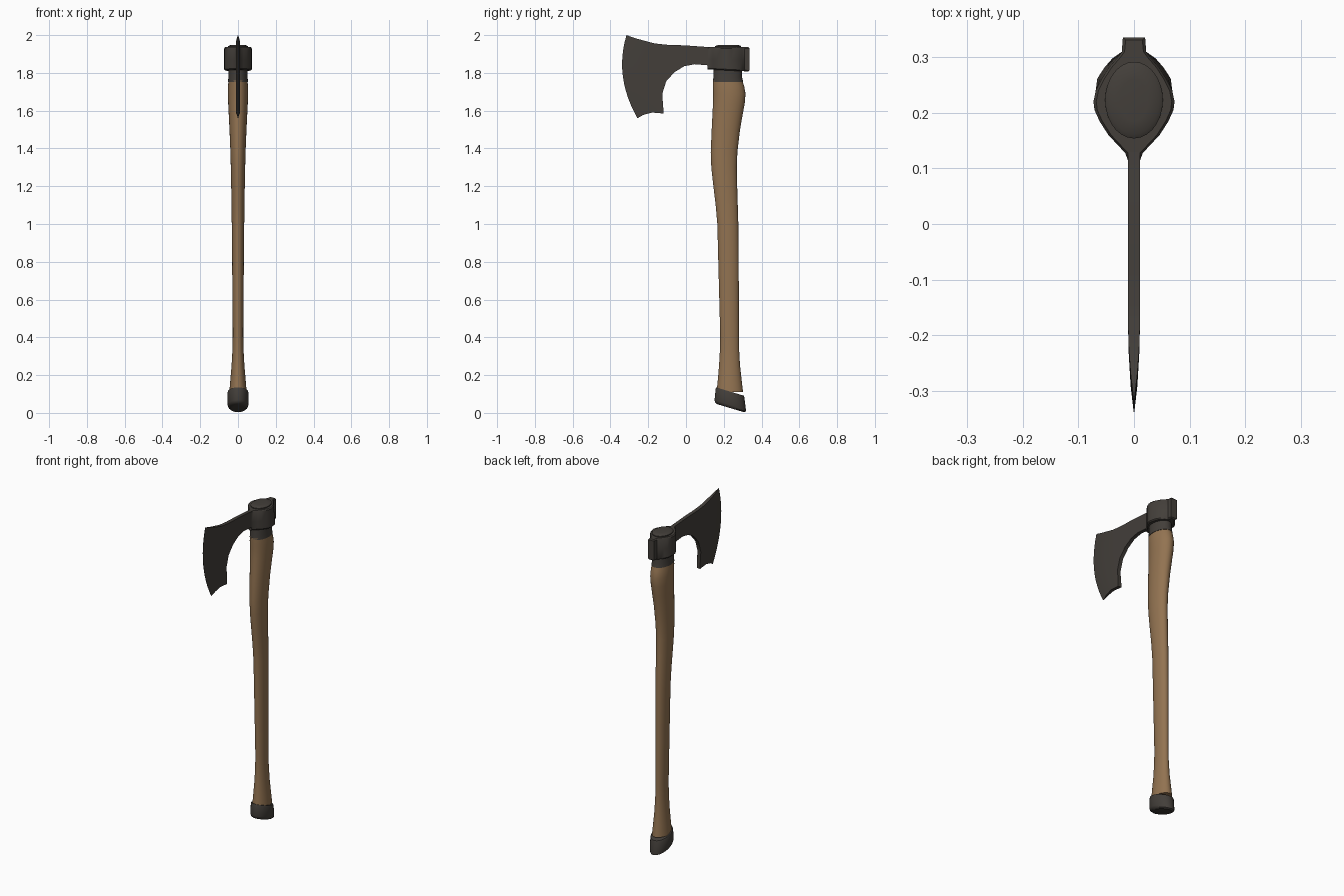
import bpy, bmesh, math


def material(name, rgb):
    m = bpy.data.materials.new(name)
    m.diffuse_color = (*rgb, 1)
    return m


iron = material("dark_iron", (0.056, 0.049, 0.042))
wood = material("brown_wood", (0.29, 0.172, 0.083))


def loft(name, rings, mat, angle=35):
    """Skin a list of closed rings and cap both ends."""
    bm = bmesh.new()
    vs = [[bm.verts.new(p) for p in r] for r in rings]
    n = len(vs[0])
    for a, b in zip(vs, vs[1:]):
        for i in range(n):
            j = (i + 1) % n
            bm.faces.new((a[i], a[j], b[j], b[i]))
    bm.faces.new(vs[0])
    bm.faces.new(vs[-1])
    bmesh.ops.recalc_face_normals(bm, faces=bm.faces)
    me = bpy.data.meshes.new(name)
    bm.to_mesh(me)
    bm.free()
    me.materials.append(mat)
    ob = bpy.data.objects.new(name, me)
    bpy.context.collection.objects.link(ob)
    bpy.ops.object.select_all(action='DESELECT')
    ob.select_set(True)
    bpy.context.view_layer.objects.active = ob
    bpy.ops.object.shade_smooth_by_angle(angle=math.radians(angle))
    return ob


def oval(z, y0, y1, hx, slope=0.0, n=28):
    """Oval ring spanning y0..y1, half width hx, optionally slanted."""
    c, r = (y0 + y1) / 2, (y1 - y0) / 2
    return [(hx * math.sin(t), c + r * math.cos(t), z + slope * r * math.cos(t))
            for t in (2 * math.pi * i / n for i in range(n))]


# Wooden handle: z, front y, back y, half width
handle = [(0.11, 0.162, 0.302, 0.046), (0.17, 0.168, 0.295, 0.041),
          (0.25, 0.175, 0.286, 0.034), (0.34, 0.18, 0.281, 0.029),
          (0.42, 0.181, 0.28, 0.028), (0.8, 0.171, 0.279, 0.031),
          (1.0, 0.166, 0.277, 0.033), (1.1, 0.157, 0.274, 0.034),
          (1.2, 0.145, 0.271, 0.036), (1.3, 0.134, 0.269, 0.038),
          (1.38, 0.131, 0.272, 0.04), (1.5, 0.136, 0.286, 0.045),
          (1.58, 0.14, 0.3, 0.049), (1.64, 0.143, 0.311, 0.052),
          (1.69, 0.144, 0.315, 0.054), (1.73, 0.142, 0.308, 0.053),
          (1.76, 0.142, 0.298, 0.05)]
loft("handle", [oval(*s) for s in handle], wood)

# Iron collar under the head, and the domed plug in the eye
loft("collar", [oval(1.752, 0.142, 0.303, 0.053), oval(1.775, 0.145, 0.297, 0.051),
                oval(1.83, 0.147, 0.295, 0.05)], iron)
loft("eye_plug", [oval(1.92, 0.154, 0.292, 0.052), oval(1.941, 0.154, 0.292, 0.052),
                  oval(1.946, 0.162, 0.284, 0.045), oval(1.948, 0.185, 0.26, 0.025)], iron)

# Slanted pommel cap
loft("pommel", [oval(0.113, 0.166, 0.3, 0.045, -0.3), oval(0.113, 0.16, 0.306, 0.053, -0.3),
                oval(0.105, 0.157, 0.309, 0.056, -0.3), oval(0.043, 0.151, 0.317, 0.055, -0.3),
                oval(0.032, 0.154, 0.317, 0.051, -0.3), oval(0.025, 0.165, 0.306, 0.042, -0.3)],
     iron)

# Socket with the poll block at the back: y, half width
outline = [(0.115, 0.011), (0.128, 0.016), (0.143, 0.03), (0.16, 0.046), (0.185, 0.062),
           (0.205, 0.071), (0.22, 0.073), (0.24, 0.069), (0.262, 0.058), (0.282, 0.045),
           (0.298, 0.031), (0.31, 0.022), (0.336, 0.02)]


def socket_ring(z, inset, flare=0.0):
    half = [(max(w - inset, 0.005) + (flare if 0.25 < y < 0.305 else 0),
             y - (inset if y > 0.33 else 0)) for y, w in outline]
    # the underside dips a little towards the poll
    def dip(y):
        return z - (0.01 * (y - 0.12) / 0.2 if z < 1.85 else 0)
    return [(w, y, dip(y)) for w, y in half] + [(-w, y, dip(y)) for w, y in reversed(half)]


loft("socket", [socket_ring(1.818, 0.006, 0.008), socket_ring(1.824, 0, 0.008),
                socket_ring(1.87, 0, 0.003), socket_ring(1.93, 0), socket_ring(1.936, 0.005)],
     iron)

# Bearded blade, columns from cutting edge to socket:
# top y, top z, bottom y, bottom z, bow, half thickness
columns = [(-0.315, 2.0, -0.257, 1.56, -0.048, 0.0006), (-0.27, 1.984, -0.225, 1.578, -0.042, 0.006),
           (-0.22, 1.97, -0.18, 1.59, -0.03, 0.0095), (-0.17, 1.957, -0.12, 1.585, -0.02, 0.011),
           (-0.15, 1.954, -0.12, 1.61, -0.01, 0.011), (-0.13, 1.952, -0.127, 1.685, 0, 0.011),
           (-0.1, 1.949, -0.105, 1.755, 0, 0.011), (-0.06, 1.947, -0.062, 1.803, 0, 0.011),
           (-0.01, 1.946, -0.01, 1.835, 0, 0.011), (0.045, 1.942, 0.045, 1.846, 0, 0.011),
           (0.115, 1.937, 0.115, 1.84, 0, 0.011), (0.16, 1.934, 0.16, 1.82, 0, 0.011)]
rings = []
for ty, tz, by, bz, bow, h in columns:
    side = [(ty + (by - ty) * t + 4 * bow * t * (1 - t), tz + (bz - tz) * t)
            for t in (i / 12 for i in range(13))]
    rings.append([(h, y, z) for y, z in side] + [(-h, y, z) for y, z in reversed(side)])
loft("blade", rings, iron)
